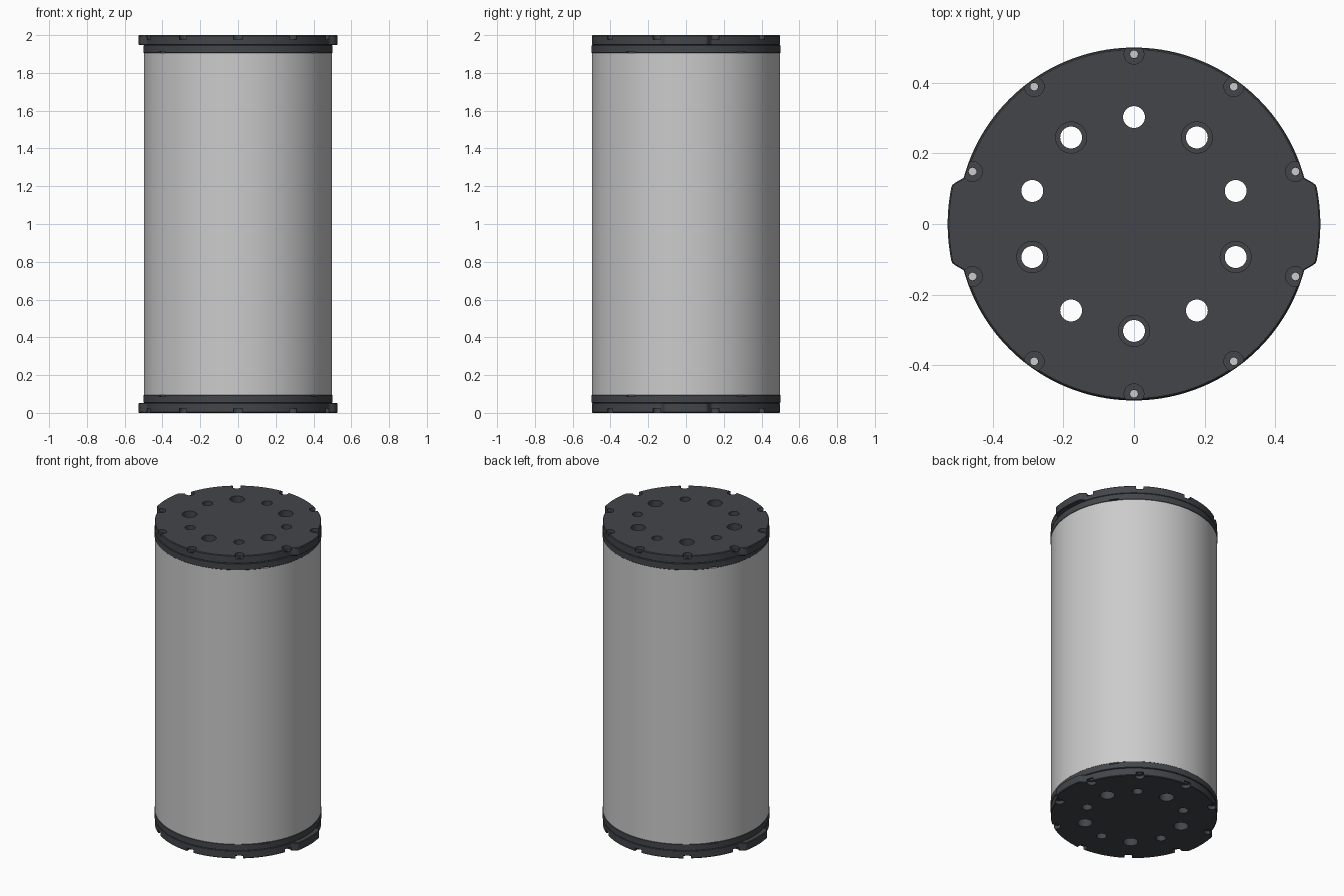
import bpy, bmesh
from math import sin, cos, pi, radians, degrees
from mathutils import Matrix, Vector

if "Cube" in bpy.data.objects:
    bpy.data.objects.remove(bpy.data.objects["Cube"])

N = 240
dark = bpy.data.materials.new("dark_cap")
dark.diffuse_color = (0.055, 0.06, 0.068, 1)
dark.use_nodes = True
dark.node_tree.nodes["Principled BSDF"].inputs["Base Color"].default_value = dark.diffuse_color


def make_object(name, bm, mat=None):
    bmesh.ops.recalc_face_normals(bm, faces=bm.faces[:])
    mesh = bpy.data.meshes.new(name)
    bm.to_mesh(mesh)
    bm.free()
    ob = bpy.data.objects.new(name, mesh)
    bpy.context.collection.objects.link(ob)
    if mat:
        mesh.materials.append(mat)
    return ob


def loft(sections, closed=False):
    """Skin equal-length point loops; cap the ends or close into a ring."""
    bm = bmesh.new()
    loops = [[bm.verts.new(p) for p in s] for s in sections]
    pairs = list(zip(loops, loops[1:]))
    if closed:
        pairs.append((loops[-1], loops[0]))
    for a, b in pairs:
        for i in range(len(a)):
            j = (i + 1) % len(a)
            bm.faces.new((a[i], a[j], b[j], b[i]))
    if not closed:
        bm.faces.new(loops[0])
        bm.faces.new(loops[-1])
    return bm


def circle(r, z):
    return [(r * cos(2 * pi * i / N), r * sin(2 * pi * i / N), z) for i in range(N)]


def tube(r_in, r_out, z0, z1, ch=0.0):
    return loft([circle(r_in, z0), circle(r_out - ch, z0), circle(r_out, z0 + ch + 1e-4),
                 circle(r_out, z1 - ch - 1e-4), circle(r_out - ch, z1), circle(r_in, z1)], True)


def cap_outline(inset, z):
    """Round outline with a rounded ear on each x side."""
    pts = []
    for i in range(N * 2):
        a = pi * i / N
        off = degrees(min(abs(a), abs(a - pi), abs(a - 2 * pi)))
        t = max(0.0, min(1.0, (16.0 - off) / 4.5))
        r = 0.498 + 0.030 * t * t * (3 - 2 * t) - inset
        pts.append((r * cos(a), r * sin(a), z))
    return pts


def drill(bm, x, y, r, z0, z1, seg=32):
    bmesh.ops.create_cone(bm, cap_ends=True, segments=seg, radius1=r, radius2=r, depth=z1 - z0,
                          matrix=Matrix.Translation((x, y, (z0 + z1) / 2)))


def cut(ob, *cutters):
    """Subtract each cutter mesh, bake the result, remove the cutters."""
    tools = []
    for bm in cutters:
        tool = make_object("cutter", bm)
        tool.hide_render = True
        mod = ob.modifiers.new("cut", 'BOOLEAN')
        mod.operation, mod.solver, mod.object = 'DIFFERENCE', 'EXACT', tool
        tools.append(tool)
    mesh = bpy.data.meshes.new_from_object(ob.evaluated_get(bpy.context.evaluated_depsgraph_get()))
    ob.modifiers.clear()
    ob.data = mesh
    for tool in tools:
        bpy.data.objects.remove(tool)


def polar(r, deg):
    return r * cos(radians(deg)), r * sin(radians(deg))


# Body tube
parts = [make_object("body_tube", tube(0.45, 0.498, 0.095, 1.905))]

# Top plate with ears, alternating large/small ports and screw recesses
plate = make_object("top_plate", loft([cap_outline(0.004, 1.948), cap_outline(0, 1.951),
                                       cap_outline(0, 1.996), cap_outline(0.004, 2.0)]), dark)
holes, recess = bmesh.new(), bmesh.new()
ring_holes, slots = bmesh.new(), bmesh.new()
for k in range(10):
    ang = 90 + 36 * k
    drill(holes, *polar(0.303, ang), 0.044 if k % 2 else 0.031, 1.9, 2.1, 40)
    sx, sy = polar(0.481, ang)
    drill(holes, sx, sy, 0.011, 1.9, 2.1, 20)
    drill(ring_holes, sx, sy, 0.011, 1.85, 2.0, 20)
    drill(recess, sx, sy, 0.028, 1.978, 2.1)
cut(plate, holes, recess)

# Flange ring between plate and tube, with four small pry slots
ring = make_object("top_flange_ring", tube(0.45, 0.5, 1.905, 1.947, 0.002), dark)
for ang in (36, 144, 216, 324):
    m = (Matrix.Translation((*polar(0.5, ang), 1.905)) @ Matrix.Rotation(radians(ang), 4, 'Z')
         @ Matrix.Diagonal((0.03, 0.055, 0.018, 1)))
    bmesh.ops.create_cube(slots, size=1, matrix=m)
cut(ring, ring_holes, slots)
parts += [plate, ring]

# Bottom cap: the top cap turned over about the x axis
flip = Matrix.Translation((0, 0, 1)) @ Matrix.Rotation(pi, 4, 'X') @ Matrix.Translation((0, 0, -1))
for src in (plate, ring):
    ob = src.copy()
    ob.data = src.data.copy()
    ob.data.transform(flip)
    ob.name = src.name.replace("top", "bottom")
    bpy.context.collection.objects.link(ob)
    parts.append(ob)

# Smooth round walls, sharp edges
for ob in bpy.context.view_layer.objects:
    ob.select_set(ob in parts)
bpy.context.view_layer.objects.active = parts[0]
bpy.ops.object.shade_smooth_by_angle(angle=radians(30))
